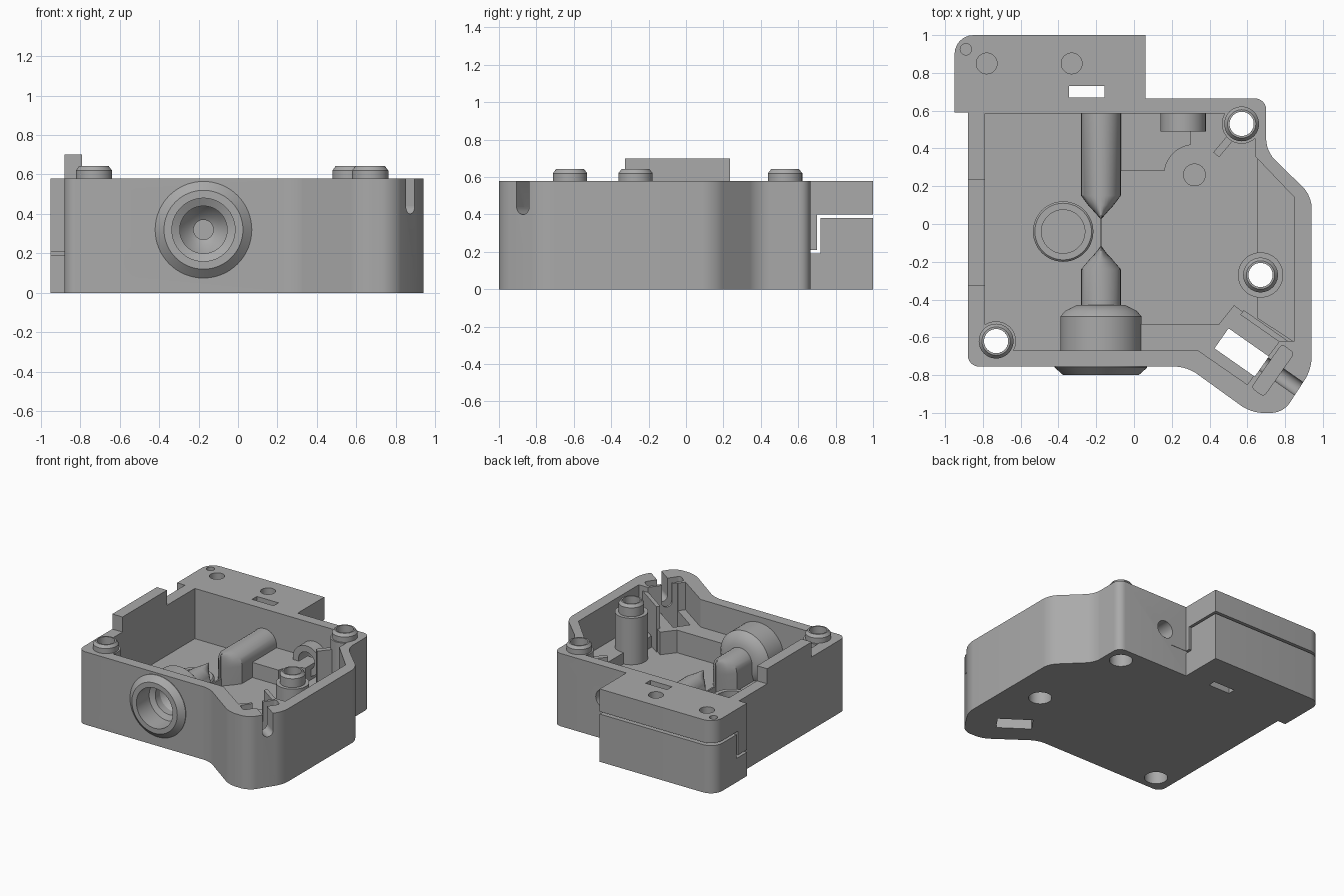
import bpy, bmesh, math
from mathutils import Matrix, Vector

if "Cube" in bpy.data.objects:
    bpy.data.objects.remove(bpy.data.objects["Cube"])

grey = bpy.data.materials.new("plain grey")
grey.use_nodes = True
grey.diffuse_color = (0.4, 0.4, 0.4, 1)
grey.node_tree.nodes["Principled BSDF"].inputs["Base Color"].default_value = (0.4, 0.4, 0.4, 1)

ALONG_X = Matrix(((0, 0, 1, 0), (1, 0, 0, 0), (0, 1, 0, 0), (0, 0, 0, 1)))
ALONG_Y = Matrix.Rotation(-math.pi / 2, 4, 'X')
SLOT_ANGLE = math.radians(-35)
FLOOR, RIM, AXIS_X, AXIS_Z = 0.18, 0.58, -0.175, 0.32


def finish(name, bm, matrix=Matrix()):
    bmesh.ops.transform(bm, matrix=matrix, verts=bm.verts)
    bmesh.ops.recalc_face_normals(bm, faces=bm.faces)
    mesh = bpy.data.meshes.new(name)
    bm.to_mesh(mesh)
    bm.free()
    mesh.materials.append(grey)
    ob = bpy.data.objects.new(name, mesh)
    bpy.context.collection.objects.link(ob)
    return ob


def select(ob):
    bpy.ops.object.select_all(action='DESELECT')
    ob.select_set(True)
    bpy.context.view_layer.objects.active = ob


def prism(name, pts, z0, z1, matrix=Matrix(), rounded=(), radius=0.06):
    """Extrude an outline, rounding the listed corners."""
    bm = bmesh.new()
    low = [bm.verts.new((x, y, z0)) for x, y in pts]
    high = [bm.verts.new((x, y, z1)) for x, y in pts]
    bm.faces.new(low)
    bm.faces.new(high)
    n = len(pts)
    for i in range(n):
        j = (i + 1) % n
        bm.faces.new((low[i], low[j], high[j], high[i]))
    edges = [bm.edges.get((low[i], high[i])) for i in rounded]
    if edges:
        bmesh.ops.bevel(bm, geom=edges, offset=radius, segments=6, profile=0.5, affect='EDGES')
    return finish(name, bm, matrix)


def box(name, x0, x1, y0, y1, z0, z1, matrix=Matrix(), rounded=(), radius=0.06):
    pts = [(x0, y0), (x1, y0), (x1, y1), (x0, y1)]
    return prism(name, pts, z0, z1, matrix, rounded, radius)


def lathe(name, profile, matrix, steps=48):
    """Spin a closed (radius, height) profile about local z."""
    bm = bmesh.new()
    rings = []
    for k in range(steps):
        a = 2 * math.pi * k / steps
        rings.append([bm.verts.new((r * math.cos(a), r * math.sin(a), h)) for r, h in profile])
    n = len(profile)
    for k in range(steps):
        a, b = rings[k], rings[(k + 1) % steps]
        for i in range(n):
            j = (i + 1) % n
            bm.faces.new((a[i], b[i], b[j], a[j]))
    return finish(name, bm, matrix)


def rod_cutter(r, length, matrix):
    bm = bmesh.new()
    bmesh.ops.create_cone(bm, cap_ends=True, segments=40, radius1=r, radius2=r, depth=length,
                          matrix=Matrix.Translation((0, 0, length / 2)))
    return finish("cutter", bm, matrix)


def boolean(ob, other, operation='DIFFERENCE'):
    other.hide_render = True
    mod = ob.modifiers.new("cut", 'BOOLEAN')
    mod.operation, mod.solver, mod.object = operation, 'EXACT', other
    select(ob)
    bpy.ops.object.modifier_apply(modifier=mod.name)
    bpy.data.objects.remove(other)


def at(x, y, z=0):
    return Matrix.Translation((x, y, z))


def arch(name, sections):
    """Round-topped bar along y; each section is (y, width factor)."""
    bm = bmesh.new()
    rings = []
    for y, w in sections:
        ring = [(-0.105, FLOOR - 0.04)]
        ring += [(-0.105 * math.cos(a), AXIS_Z + 0.105 * math.sin(a))
                 for a in [math.pi * i / 16 for i in range(17)]]
        ring += [(0.105, FLOOR - 0.04)]
        rings.append([bm.verts.new((AXIS_X + x * w, y, z)) for x, z in ring])
    for a, b in zip(rings, rings[1:]):
        for i in range(len(a)):
            j = (i + 1) % len(a)
            bm.faces.new((a[i], a[j], b[j], b[i]))
    bm.faces.new(rings[0])
    bm.faces.new(rings[-1])
    return finish(name, bm)


# Housing shell and rear mounting block
outline = [(-0.88, -0.755), (0.28, -0.755), (0.62, -1.0), (0.79, -1.0), (0.94, -0.77),
           (0.94, 0.15), (0.70, 0.385), (0.70, 0.665), (-0.88, 0.665)]
housing = prism("housing", outline, 0, RIM, rounded=range(8))
rear = box("rear_block", -0.95, 0.06, 0.59, 1.0, 0, RIM, rounded=[3], radius=0.1)
boolean(housing, rear, 'UNION')

# Main cavity
cavity = [(-0.79, -0.67), (0.34, -0.67), (0.60, -0.85), (0.77, -0.62), (0.85, -0.62),
          (0.85, 0.14), (0.64, 0.36), (0.64, 0.585), (-0.79, 0.585)]
boolean(housing, prism("cutter", cavity, FLOOR, 1))

# Stepped parting gap of the rear block
gap = [(0.662, 0.19), (0.72, 0.19), (0.72, 0.38), (1.1, 0.38), (1.1, 0.40),
       (0.70, 0.40), (0.70, 0.21), (0.662, 0.21)]
boolean(housing, prism("cutter", gap, -1.1, 0.2, ALONG_X))
boolean(housing, box("cutter", -1.1, -0.88, 0.5, 0.71, 0.19, 0.21))

# Rear block holes and through slot
for x, y, r in [(-0.78, 0.85, 0.055), (-0.33, 0.85, 0.055), (-0.89, 0.925, 0.03)]:
    boolean(housing, rod_cutter(r, 0.3, at(x, y, 0.44)))
boolean(housing, box("cutter", -0.345, -0.155, 0.67, 0.73, -0.1, 1))

# Front bore and rear wall hole
boolean(housing, rod_cutter(0.17, 0.4, at(AXIS_X, -0.9, AXIS_Z) @ ALONG_Y))
boolean(housing, rod_cutter(0.07, 0.4, at(0.26, 0.45, AXIS_Z) @ ALONG_Y))

# Raised floor ledges
ledge = box("rear_ledge", -0.08, 0.30, 0.28, 0.60, 0.1, 0.30)
boolean(ledge, rod_cutter(0.16, 1, at(0.32, 0.26, 0)))
side = [(0.655, -0.5), (0.87, -0.64), (0.87, 0.15), (0.655, 0.365)]
side_ledge = prism("side_ledge", side, 0.1, 0.27)
front = [(0.0, -0.70), (0.35, -0.70), (0.60, -0.87), (0.78, -0.62), (0.53, -0.43), (0.45, -0.53), (0.0, -0.53)]
front_ledge = prism("front_ledge", front, 0.1, 0.36)

# Angled corner: through slot, connector slot and cable notch
corner = at(0.57, -0.68) @ Matrix.Rotation(SLOT_ANGLE, 4, 'Z')
for ob in (housing, front_ledge):
    boolean(ob, box("cutter", -0.13, 0.13, -0.065, 0.065, -0.1, 1, corner))
connector = at(0.735, -0.775) @ Matrix.Rotation(SLOT_ANGLE, 4, 'Z')
boolean(housing, box("cutter", -0.04, 0.04, -0.14, 0.14, 0.25, 1, connector, range(4), 0.02))
boolean(housing, box("cutter", -0.12, 0.3, -0.04, 0.04, 0.44, 1, connector))
boolean(housing, rod_cutter(0.04, 0.42, connector @ at(-0.12, 0, 0.44) @ Matrix.Rotation(math.pi / 2, 4, 'Y')))
rib = box("corner_rib", -0.12, 0.26, 0.16, 0.19, 0.1, 0.54, corner)

# Screw posts with through bores and countersunk undersides
for i, (x, y) in enumerate([(0.57, 0.53), (0.67, -0.27), (-0.73, -0.62)]):
    for ob in (housing, side_ledge):
        boolean(ob, rod_cutter(0.064, 2, at(x, y, -0.5)))
    boolean(housing, rod_cutter(0.085, 0.2, at(x, y, -0.1)))
    wide = 0.12 if i == 1 else 0.105
    top = 0.55 if i == 1 else RIM - 0.002
    post = [(0.064, 0.10), (wide, 0.12), (wide, top), (0.092, top), (0.092, 0.62), (0.075, 0.642), (0.064, 0.642)]
    lathe("screw_post_%d" % (i + 1), post, at(x, y))
strap = at(0.48, 0.42) @ Matrix.Rotation(math.radians(50), 4, 'Z')
box("post_web", -0.07, 0.07, -0.02, 0.02, 0.1, 0.5, strap)

# Front collar and drum
drum = [(0.16, -0.80), (0.20, -0.80), (0.245, -0.76), (0.245, -0.74), (0.215, -0.74), (0.215, -0.49),
        (0.19, -0.46), (0.13, -0.43), (0.05, -0.43), (0.05, -0.48), (0.08, -0.50), (0.12, -0.56), (0.12, -0.62), (0.16, -0.64)]
lathe("front_drum", drum, at(AXIS_X, 0, AXIS_Z) @ ALONG_Y, 64)

# Guide bars narrowing to the centre
arch("rear_guide", [(0.60, 1), (0.15, 1), (0.10, 0.65), (0.06, 0.3), (0.03, 0.05)])
arch("front_guide", [(-0.47, 1), (-0.24, 1), (-0.19, 0.6), (-0.15, 0.25), (-0.12, 0.05)])
box("guide_web", AXIS_X - 0.006, AXIS_X + 0.006, -0.13, 0.04, 0.1, 0.24)

# Floor ring, pin and rear tube boss
lathe("floor_ring", [(0.115, 0.1), (0.16, 0.1), (0.16, 0.22), (0.15, 0.23), (0.115, 0.23)], at(-0.375, -0.04))
lathe("floor_pin", [(0.001, 0.1), (0.06, 0.1), (0.06, 0.2), (0.001, 0.2)], at(0.32, 0.26))
lathe("rear_tube", [(0.07, 0.49), (0.12, 0.49), (0.12, 0.60), (0.07, 0.60)], at(0.26, 0, AXIS_Z) @ ALONG_Y)

# Raised tab on the side wall
box("side_tab", -0.88, -0.79, -0.325, 0.235, 0.5, 0.70)

for ob in list(bpy.context.collection.objects):
    if ob.type == 'MESH' and ob.data.materials and ob.data.materials[0] == grey:
        select(ob)
        bpy.ops.object.shade_smooth_by_angle(angle=math.radians(30))
